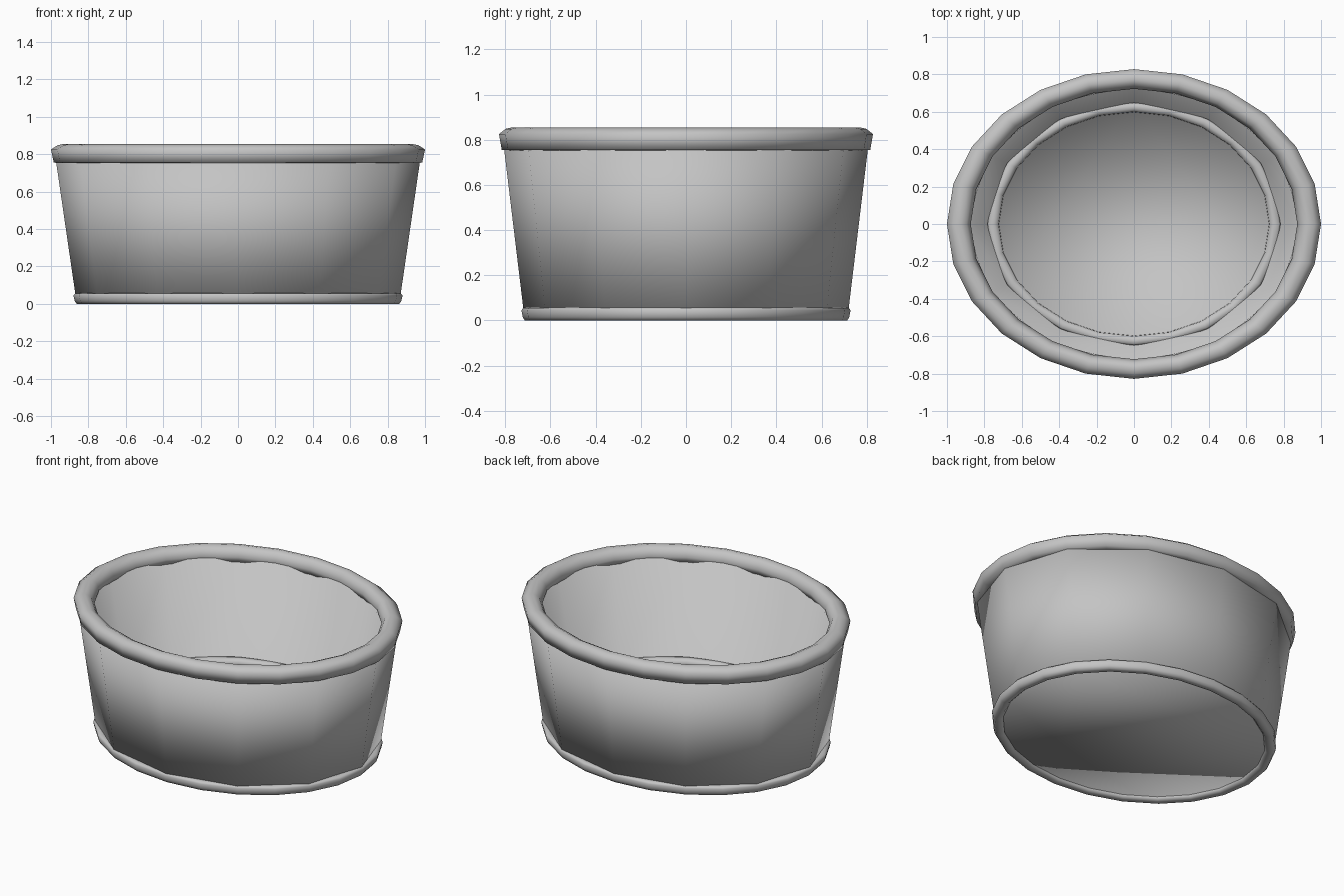
import bpy
import bmesh
import math

OVAL = 0.828  # depth of the oval relative to its width

cube = bpy.data.objects.get("Cube")
if cube:
    bpy.data.objects.remove(cube, do_unlink=True)

grey = bpy.data.materials.new("plain_grey")
grey.use_nodes = True
grey.diffuse_color = (0.55, 0.55, 0.55, 1)
grey.node_tree.nodes["Principled BSDF"].inputs["Base Color"].default_value = grey.diffuse_color


def oval_lathe(name, profile, sides, capped=False):
    """Sweep a (radius, height) profile around an oval; cap both ends or join them."""
    bm = bmesh.new()
    angles = [math.tau * i / sides for i in range(sides)]
    rings = [[bm.verts.new((r * math.cos(a), r * OVAL * math.sin(a), z)) for a in angles]
             for r, z in profile]
    pairs = list(zip(rings, rings[1:]))
    if capped:
        bm.faces.new(rings[0])
        bm.faces.new(rings[-1])
    else:
        pairs.append((rings[-1], rings[0]))
    for low, high in pairs:
        for i in range(sides):
            j = (i + 1) % sides
            bm.faces.new((low[i], low[j], high[j], high[i]))
    bmesh.ops.recalc_face_normals(bm, faces=bm.faces)
    for face in bm.faces:
        face.smooth = True
    mesh = bpy.data.meshes.new(name)
    bm.to_mesh(mesh)
    bm.free()
    mesh.materials.append(grey)
    obj = bpy.data.objects.new(name, mesh)
    bpy.context.collection.objects.link(obj)


# Thick tapered tub: underside, outer wall, inner wall and raised floor
oval_lathe("tub_body", [(0.865, 0.02), (0.977, 0.79), (0.895, 0.79), (0.785, 0.18)],
           12, capped=True)

# Rolled top rim
oval_lathe("top_rim", [(0.985, 0.755), (1.0, 0.825), (0.965, 0.848), (0.93, 0.855),
                       (0.895, 0.84), (0.873, 0.80), (0.885, 0.765), (0.93, 0.752)], 24)

# Foot ring under the tub, and the smaller matching ring around the inner floor
foot = [(0.862, 0.0), (0.873, 0.015), (0.88, 0.045), (0.87, 0.056), (0.84, 0.058),
        (0.815, 0.045), (0.81, 0.015), (0.825, 0.0)]
oval_lathe("foot_ring", foot, 24)
oval_lathe("inner_ring", [(r * 0.89, z * 0.89 + 0.158) for r, z in foot], 24)
